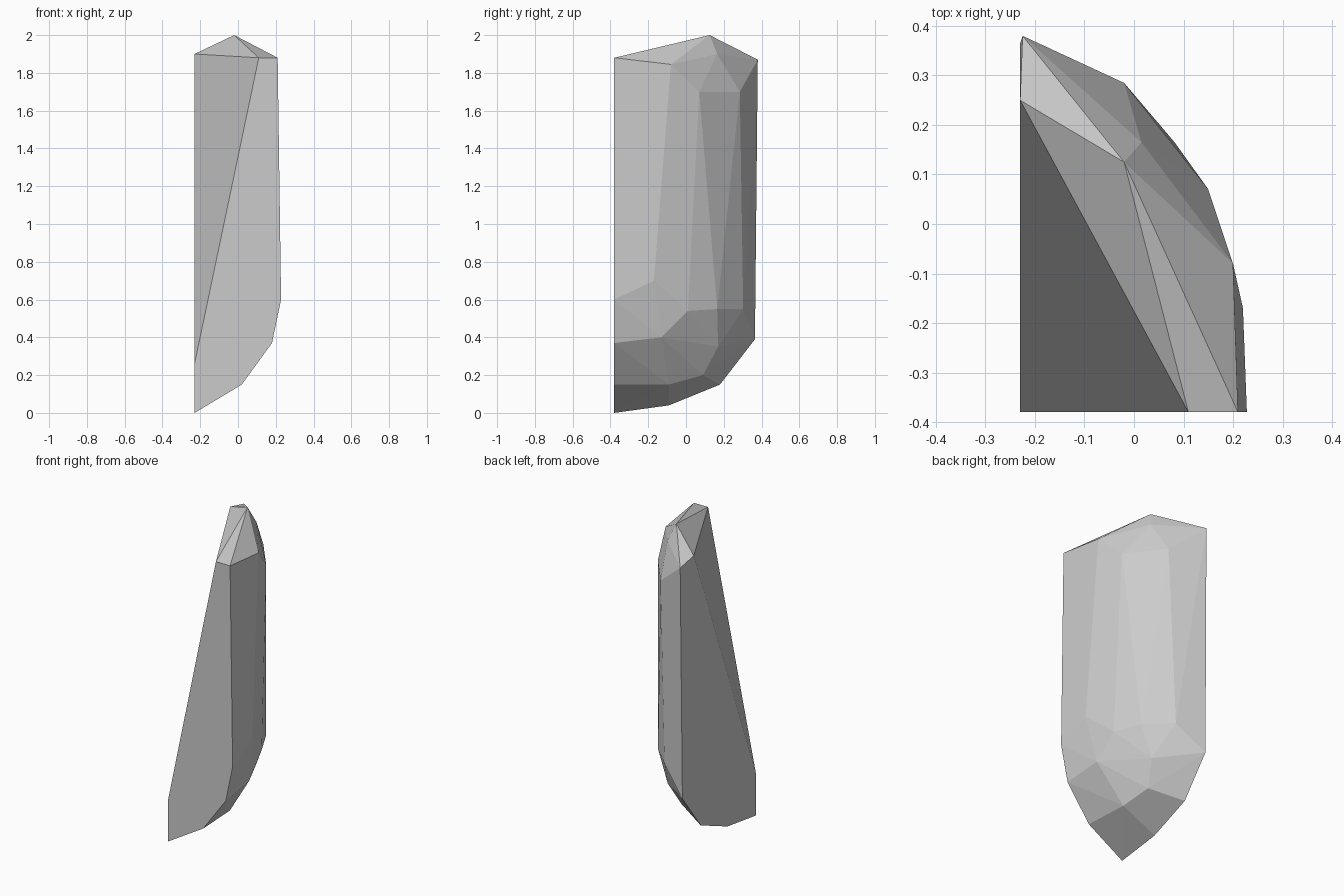
import bpy
import bmesh
import math

default_cube = bpy.data.objects.get("Cube")
if default_cube:
    bpy.data.objects.remove(default_cube, do_unlink=True)


def make_material(name, colour):
    material = bpy.data.materials.new(name)
    material.use_nodes = True
    material.diffuse_color = colour
    shader = material.node_tree.nodes["Principled BSDF"]
    shader.inputs["Base Color"].default_value = colour
    return material


def make_faceted_stone(name, rings, material):
    """Wrap a convex skin around the corner points of every ring."""
    bm = bmesh.new()
    for ring in rings:
        for corner in ring:
            bm.verts.new(corner)
    hull = bmesh.ops.convex_hull(bm, input=bm.verts[:])
    unused = {g for g in hull["geom_interior"] + hull["geom_unused"]
              if isinstance(g, bmesh.types.BMVert)}
    bmesh.ops.delete(bm, geom=list(unused), context="VERTS")
    # Merge flat triangles into broad chiselled facets
    bmesh.ops.dissolve_limit(bm, angle_limit=math.radians(0.5),
                             verts=bm.verts[:], edges=bm.edges[:])
    bmesh.ops.recalc_face_normals(bm, faces=bm.faces[:])
    mesh = bpy.data.meshes.new(name)
    bm.to_mesh(mesh)
    bm.free()
    mesh.materials.append(material)
    stone = bpy.data.objects.new(name, mesh)
    bpy.context.collection.objects.link(stone)
    return stone


# Flat sides where the shard is split from a larger stone
FRONT = -0.38
SIDE = -0.23

# Tapered underside, from the tip outwards
foot = [(SIDE, FRONT, 0), (SIDE, -0.09, 0.04), (SIDE, 0.18, 0.15),
        (0.02, FRONT, 0.15), (0.005, -0.09, 0.15), (-0.03, 0.09, 0.2)]

# Lower bevels and the start of the slanted break
lower_bevel = [(SIDE, FRONT, 0.26), (0.18, FRONT, 0.37), (0.17, -0.13, 0.4),
               (0.01, 0.17, 0.35), (SIDE, 0.365, 0.39)]

# Lower rim of the tall outer facets
lower_rim = [(0.228, FRONT, 0.6), (0.22, -0.17, 0.7), (0.16, 0.01, 0.54),
             (0.082, 0.165, 0.55), (-0.06, 0.303, 0.55)]

# Upper rim of the tall outer facets
upper_rim = [(0.21, FRONT, 1.88), (0.2, -0.08, 1.845), (0.15, 0.07, 1.7),
             (-0.02, 0.285, 1.7), (-0.225, 0.38, 1.87)]

# Peaked top
crown = [(0.11, FRONT, 1.88), (SIDE, 0.25, 1.9),
         (0.015, 0.165, 1.9), (-0.02, 0.125, 2)]

grey = make_material("stone grey", (0.6, 0.6, 0.6, 1))
make_faceted_stone("stone_shard",
                   [foot, lower_bevel, lower_rim, upper_rim, crown], grey)
